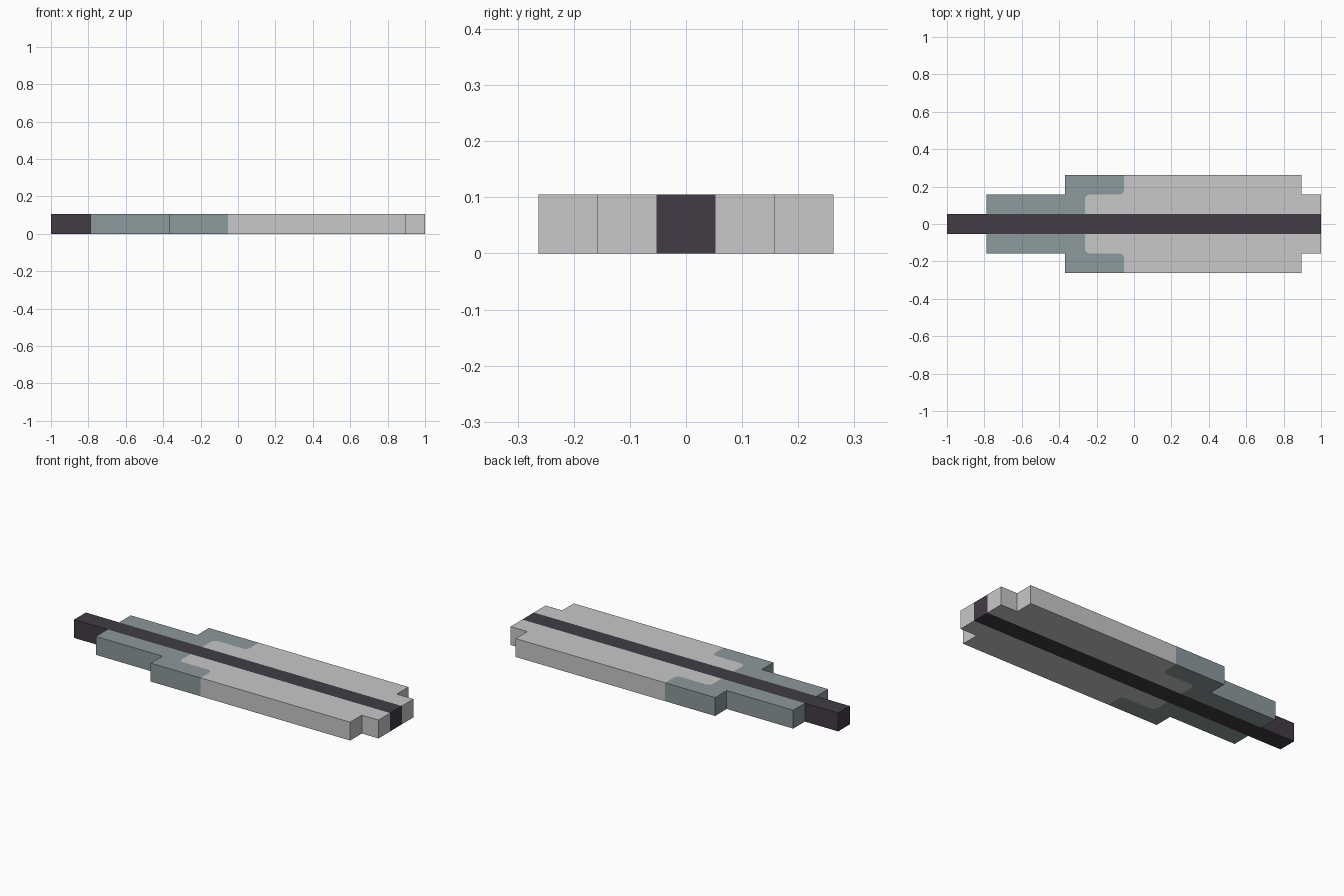
import bpy
import bmesh
from mathutils import Vector

if "Cube" in bpy.data.objects:
    bpy.data.objects.remove(bpy.data.objects["Cube"])

U = 2 / 19      # one block; the model is 19 x 5 x 1 blocks
R = 0.3         # softening of the colour border corners, in blocks


def material(name, rgb):
    m = bpy.data.materials.new(name)
    m.diffuse_color = (*rgb, 1)
    m.use_nodes = True
    m.node_tree.nodes["Principled BSDF"].inputs["Base Color"].default_value = m.diffuse_color
    return m


DARK = material("dark_plum", (0.054, 0.045, 0.060))
TEAL = material("grey_teal", (0.262, 0.319, 0.332))
GREY = material("light_grey", (0.578, 0.578, 0.578))


def outline(points):
    """Corners marked with a third value are rounded."""
    out = []
    for i, p in enumerate(points):
        c = Vector(p[:2])
        if len(p) == 2:
            out.append(c)
            continue
        a = c + (Vector(points[i - 1][:2]) - c).normalized() * R
        b = c + (Vector(points[(i + 1) % len(points)][:2]) - c).normalized() * R
        for k in range(5):
            t = k / 4
            out.append(a * (1 - t) ** 2 + c * 2 * t * (1 - t) + b * t ** 2)
    return out


def prism(name, points, mat, side=1):
    bm = bmesh.new()
    base = bm.faces.new([bm.verts.new(((p.x - 9.5) * U, p.y * U * side, 0))
                         for p in outline(points)])
    top = bmesh.ops.extrude_face_region(bm, geom=[base], use_keep_orig=True)
    bmesh.ops.translate(bm, vec=(0, 0, U),
                        verts=[v for v in top["geom"] if isinstance(v, bmesh.types.BMVert)])
    bmesh.ops.recalc_face_normals(bm, faces=bm.faces)
    me = bpy.data.meshes.new(name)
    bm.to_mesh(me)
    bm.free()
    me.materials.append(mat)
    ob = bpy.data.objects.new(name, me)
    bpy.context.collection.objects.link(ob)


# Central bar running the whole length
prism("core_bar", [(0, -.5), (19, -.5), (19, .5), (0, .5)], DARK)

# Mirrored side parts
rear = [(2, .5), (7, .5), (7, 1.5, 1), (9, 1.5, 1), (9, 2.5), (6, 2.5), (6, 1.5), (2, 1.5)]
body = [(7, .5), (19, .5), (19, 1.5), (18, 1.5), (18, 2.5), (9, 2.5), (9, 1.5, 1), (7, 1.5, 1)]
for label, side in (("left", 1), ("right", -1)):
    prism("collar_" + label, rear, TEAL, side)
    prism("body_" + label, body, GREY, side)
